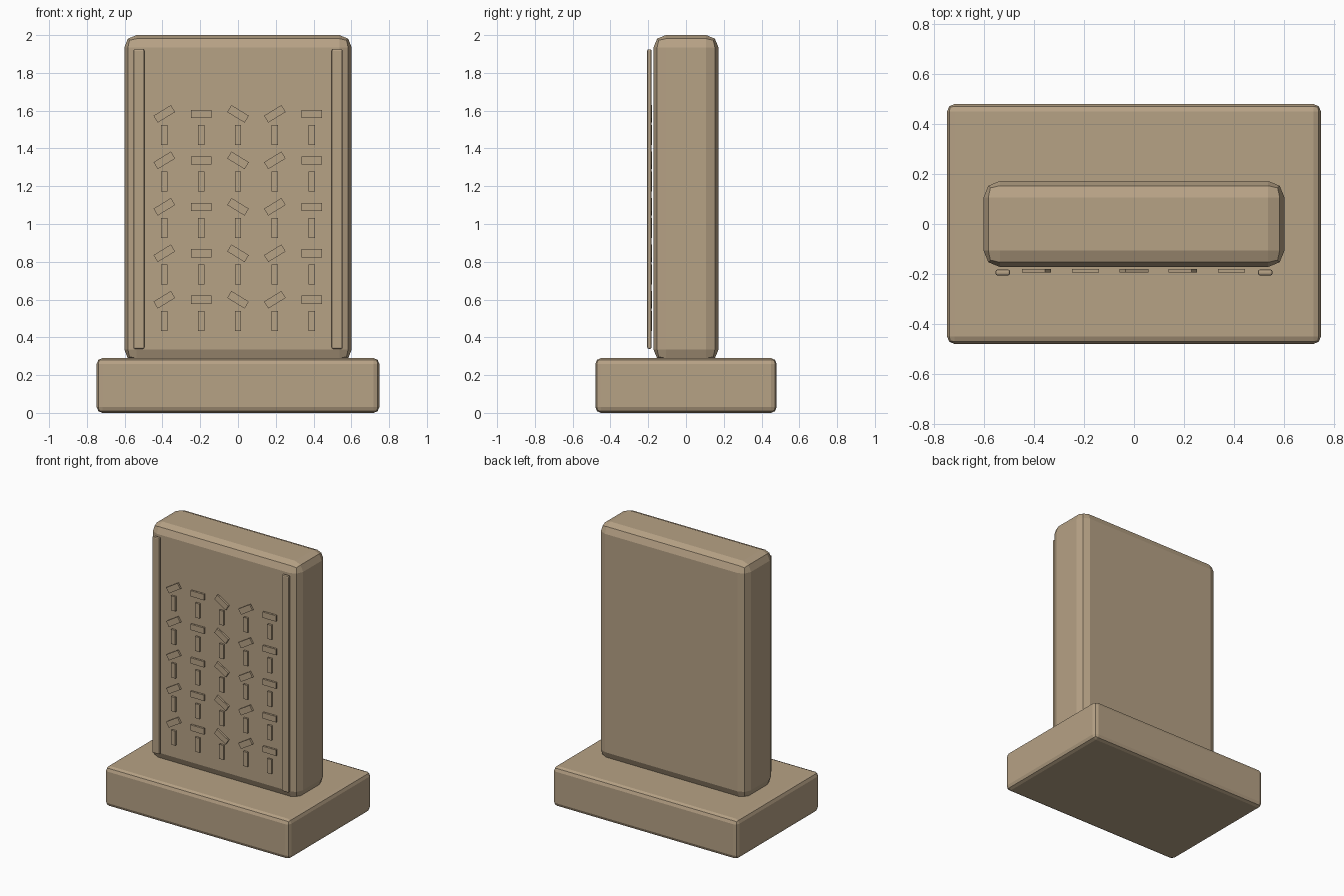
import bpy
from mathutils import Matrix, Vector

cube = bpy.data.objects.get("Cube")
if cube:
    bpy.data.objects.remove(cube, do_unlink=True)

# Single stone colour
stone = bpy.data.materials.new("warm_stone")
stone.use_nodes = True
colour = (0.47, 0.36, 0.235, 1)
stone.diffuse_color = colour
shader = stone.node_tree.nodes["Principled BSDF"]
shader.inputs["Base Color"].default_value = colour
shader.inputs["Roughness"].default_value = 0.9


def block(name, centre, size, bevel=0, tilt=0):
    """Box, optionally bevelled and tilted in the front plane."""
    bpy.ops.mesh.primitive_cube_add(size=1)
    obj = bpy.context.object
    obj.name = obj.data.name = name
    obj.data.transform(Matrix.Diagonal(Vector((*size, 1))))
    obj.location = centre
    obj.rotation_euler.y = -tilt
    obj.data.materials.append(stone)
    if bevel:
        mod = obj.modifiers.new("rounded_edges", 'BEVEL')
        mod.width = bevel
        mod.segments = 2
    return obj


# Plinth and upright slab
block("plinth", (0, 0, 0.145), (1.496, 0.96, 0.29), bevel=0.03)
block("slab", (0, 0, 1.135), (1.204, 0.344, 1.73), bevel=0.065)

# Border rails down both sides of the face
for side, x in (("right", -0.525), ("left", 0.525)):
    block(side + "_rail", (x, -0.194, 1.132), (0.058, 0.024, 1.586), bevel=0.008)

# Carved signs: an upright stroke with a bar above it, tilted per column
tilts = (0.55, 0, -0.55, 0.55, 0)
for row in range(5):
    for col, tilt in enumerate(tilts):
        x = (col - 2) * 0.195
        z = 0.487 + row * 0.246
        block(f"stroke_{row}_{col}", (x, -0.187, z), (0.034, 0.014, 0.106))
        block(f"bar_{row}_{col}", (x, -0.187, z + 0.112), (0.108, 0.014, 0.043), tilt=tilt)
